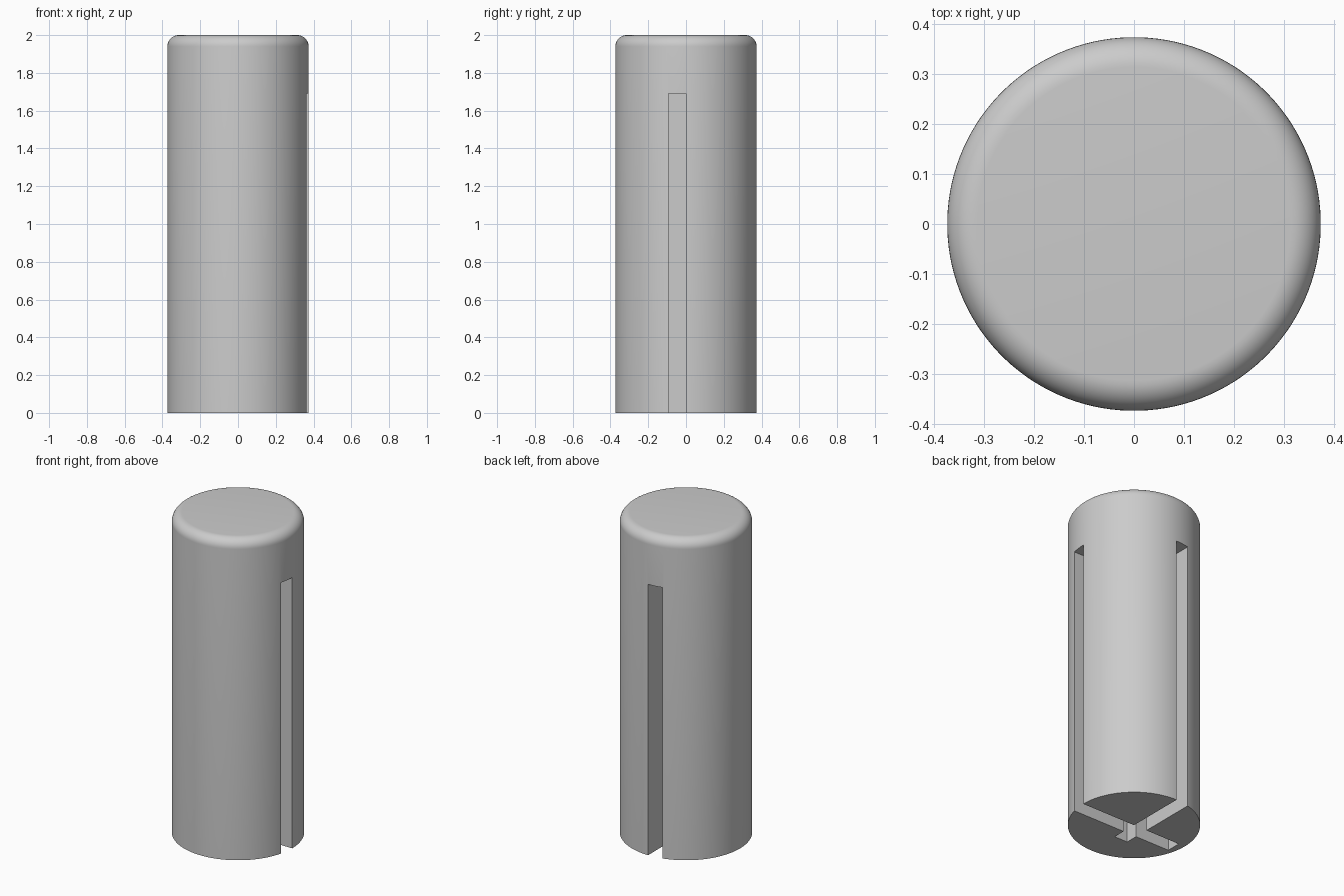
import bpy, bmesh, math

RADIUS, HEIGHT, FILLET = 0.374, 2.0, 0.06
SLOT, SLOT_TOP = 0.092, 1.69
SEGMENTS, FILLET_STEPS = 128, 10

default = bpy.data.objects.get("Cube")
if default:
    bpy.data.objects.remove(default, do_unlink=True)


def add_object(name, bm):
    bmesh.ops.recalc_face_normals(bm, faces=bm.faces)
    mesh = bpy.data.meshes.new(name)
    bm.to_mesh(mesh)
    bm.free()
    obj = bpy.data.objects.new(name, mesh)
    bpy.context.collection.objects.link(obj)
    return obj


# Round body: stacked rings with a rounded top rim
def round_body():
    rings = [(RADIUS, 0.0)]
    for i in range(FILLET_STEPS + 1):
        a = math.pi / 2 * i / FILLET_STEPS
        rings.append((RADIUS - FILLET + FILLET * math.cos(a),
                      HEIGHT - FILLET + FILLET * math.sin(a)))
    bm = bmesh.new()
    loops = []
    for r, z in rings:
        angles = [2 * math.pi * (k + 0.5) / SEGMENTS for k in range(SEGMENTS)]
        loops.append([bm.verts.new((r * math.cos(a), r * math.sin(a), z)) for a in angles])
    for low, high in zip(loops, loops[1:]):
        for k in range(SEGMENTS):
            n = (k + 1) % SEGMENTS
            bm.faces.new((low[k], low[n], high[n], high[k]))
    bm.faces.new(loops[0][::-1])
    bm.faces.new(loops[-1])
    return add_object("round_body", bm)


# Cross-shaped slot: two long arms open through the side, two short blind arms
def slot_cutter():
    reach, left_end, front_end, w = 0.6, -0.33, -0.17, -SLOT
    outline = [(reach, w), (reach, 0), (0, 0), (0, reach), (w, reach), (w, 0),
               (left_end, 0), (left_end, w), (w, w), (w, front_end), (0, front_end), (0, w)]
    bm = bmesh.new()
    base = bm.faces.new([bm.verts.new((x, y, -0.2)) for x, y in outline])
    extruded = bmesh.ops.extrude_face_region(bm, geom=[base])["geom"]
    top = [v for v in extruded if isinstance(v, bmesh.types.BMVert)]
    bmesh.ops.translate(bm, vec=(0, 0, SLOT_TOP + 0.2), verts=top)
    if not base.is_valid or len(base.link_faces if hasattr(base, "link_faces") else []) == 0:
        bmesh.ops.holes_fill(bm, edges=bm.edges)
    return add_object("slot_cutter", bm)


body = round_body()
cutter = slot_cutter()
cutter.hide_render = True

# Cut the slot, then drop the cutter
cut = body.modifiers.new("slot", "BOOLEAN")
cut.operation = "DIFFERENCE"
cut.solver = "EXACT"
cut.object = cutter
bpy.ops.object.select_all(action="DESELECT")
body.select_set(True)
bpy.context.view_layer.objects.active = body
bpy.ops.object.modifier_apply(modifier=cut.name)
bpy.data.objects.remove(cutter, do_unlink=True)

# Smooth sides with crisp slot edges
bpy.ops.object.shade_smooth_by_angle(angle=math.radians(30))
